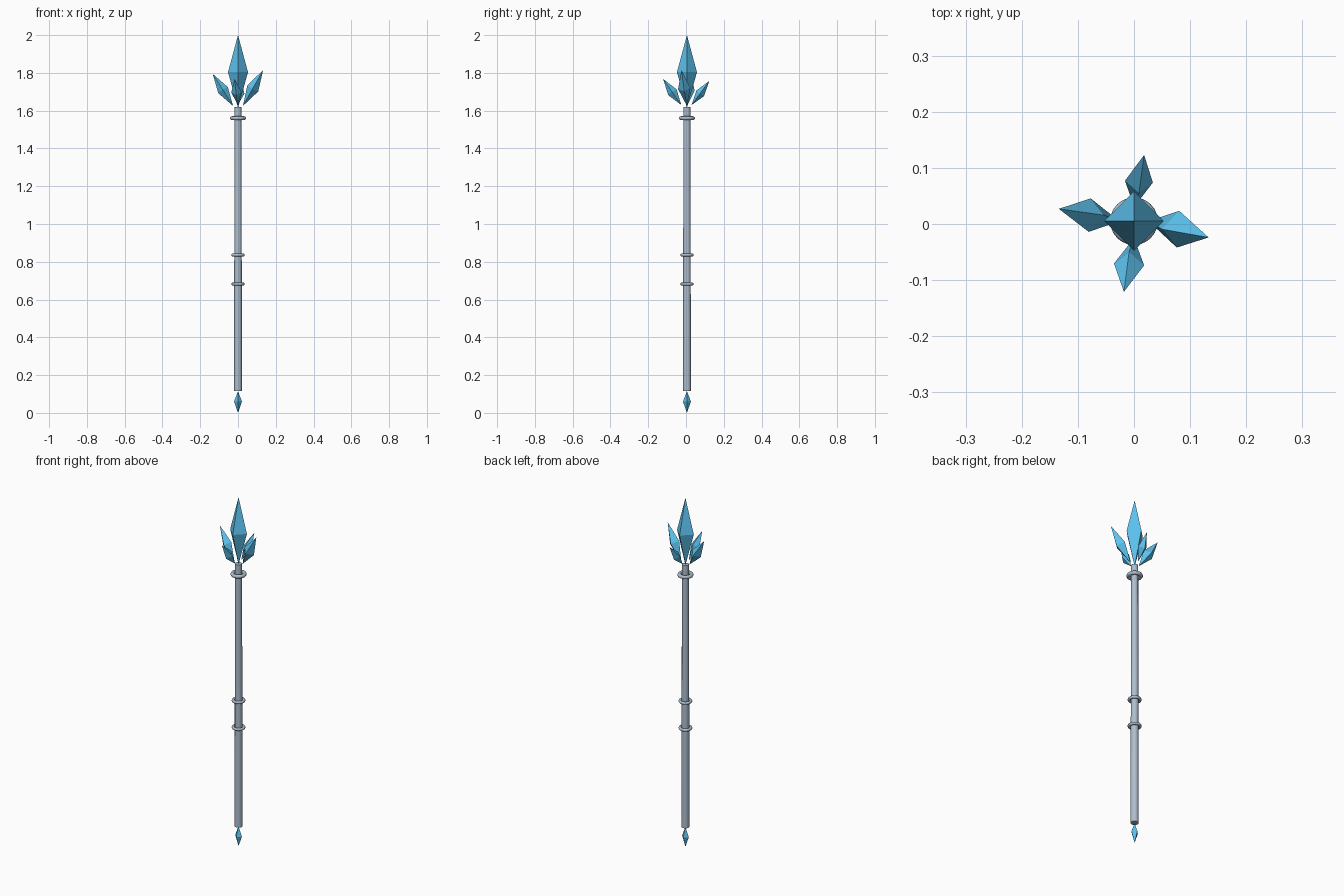
import bpy, math
from mathutils import Vector

if "Cube" in bpy.data.objects:
    bpy.data.objects.remove(bpy.data.objects["Cube"])

AXIS_Y = 0.005


def material(name, rgb):
    m = bpy.data.materials.new(name)
    m.diffuse_color = (*rgb, 1)
    m.use_nodes = True
    m.node_tree.nodes["Principled BSDF"].inputs["Base Color"].default_value = m.diffuse_color
    return m


steel = material("steel", (0.42, 0.52, 0.62))
ice = material("ice", (0.11, 0.54, 0.86))


def crystal(name, base, tip, radius, waist, side):
    """Four-sided double pyramid from base to tip, one corner facing 'side'."""
    base, tip, side = Vector(base), Vector(tip), Vector(side)
    axis = (tip - base).normalized()
    u = (side - axis * side.dot(axis)).normalized()
    v = axis.cross(u)
    mid = base.lerp(tip, waist)
    verts = [base, tip] + [mid + d * radius for d in (u, v, -u, -v)]
    faces = []
    for i in range(4):
        a, b = 2 + i, 2 + (i + 1) % 4
        faces += [(b, a, 0), (a, b, 1)]
    mesh = bpy.data.meshes.new(name)
    mesh.from_pydata(verts, [], faces)
    mesh.materials.append(ice)
    obj = bpy.data.objects.new(name, mesh)
    bpy.context.collection.objects.link(obj)


def ring(name, z, major, minor):
    bpy.ops.mesh.primitive_torus_add(major_radius=major, minor_radius=minor,
                                     major_segments=24, minor_segments=8,
                                     location=(0, AXIS_Y, z))
    obj = bpy.context.object
    obj.name = name
    obj.data.materials.append(steel)
    bpy.ops.object.shade_smooth()


# Slightly tapered shaft
bpy.ops.mesh.primitive_cone_add(vertices=12, radius1=0.021, radius2=0.0185,
                                depth=1.505, location=(0, AXIS_Y, 0.8675))
shaft = bpy.context.object
shaft.name = "shaft"
shaft.data.materials.append(steel)
bpy.ops.object.shade_smooth_by_angle(angle=math.radians(35))

# Collar below the head and two grip rings
ring("head_collar", 1.56, 0.032, 0.0105)
ring("upper_grip_ring", 0.836, 0.028, 0.008)
ring("lower_grip_ring", 0.682, 0.028, 0.008)

# Centre blade and butt spike
X, Y = (1, 0, 0), (0, 1, 0)
crystal("centre_crystal", (0, AXIS_Y, 1.615), (0, AXIS_Y, 2.0), 0.053, 0.49, X)
crystal("butt_crystal", (0, AXIS_Y, 0.115), (0, AXIS_Y, 0.0), 0.021, 0.48, X)

# Four splayed side crystals
crystal("right_crystal", (0.026, 0.005, 1.625), (0.133, -0.024, 1.815), 0.033, 0.49, Y)
crystal("left_crystal", (-0.026, 0.005, 1.625), (-0.134, 0.027, 1.795), 0.030, 0.49, Y)
crystal("back_crystal", (0, 0.03, 1.63), (0.018, 0.123, 1.757), 0.025, 0.49, X)
crystal("front_crystal", (0, -0.025, 1.63), (-0.018, -0.121, 1.768), 0.027, 0.49, X)
